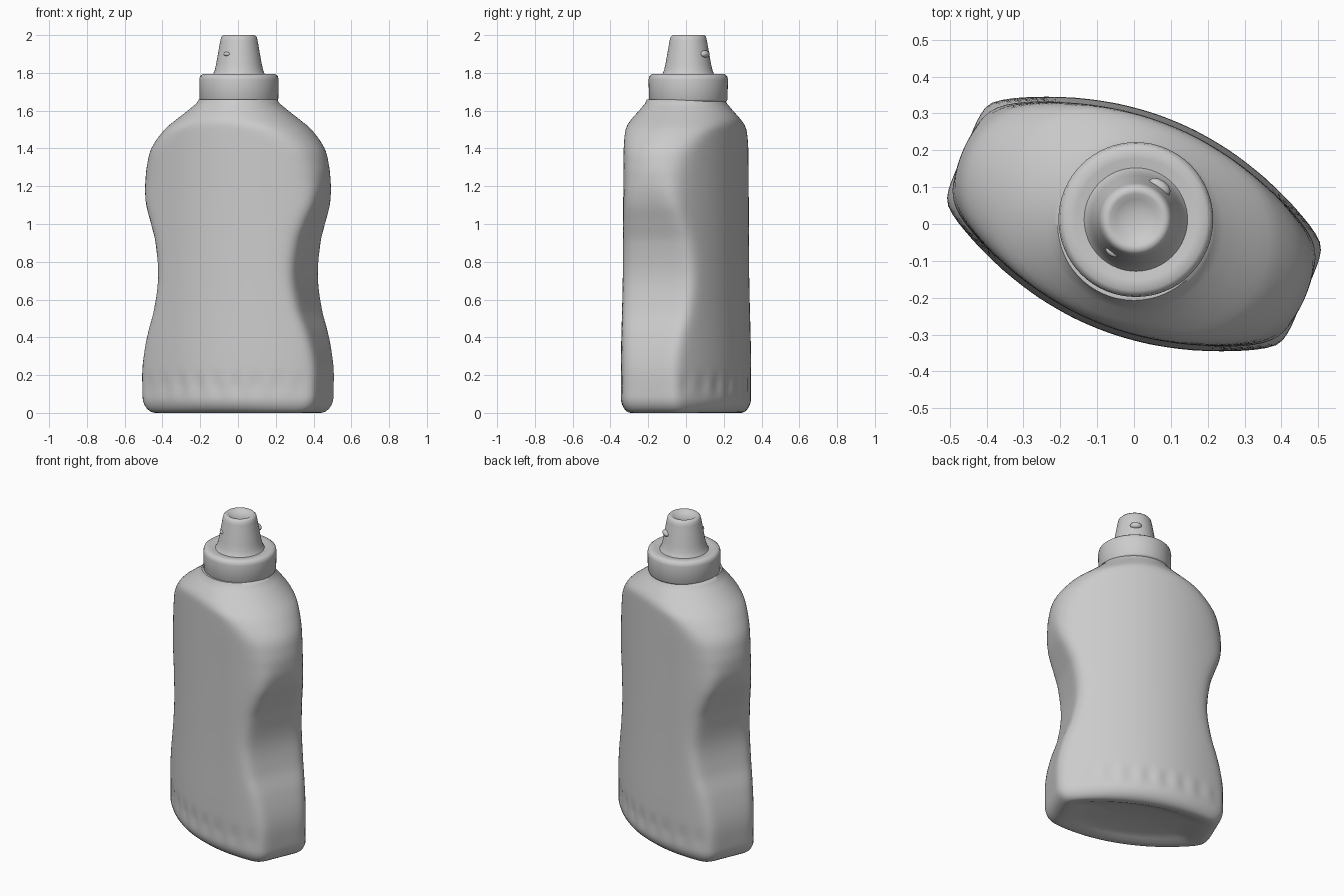
import bpy, bmesh, math
from mathutils import Vector, Matrix

cube = bpy.data.objects.get("Cube")
if cube:
    bpy.data.objects.remove(cube, do_unlink=True)

grey = bpy.data.materials.new("light grey plastic")
grey.use_nodes = True
COLOUR = (0.6, 0.6, 0.6, 1)
grey.diffuse_color = COLOUR
grey.node_tree.nodes["Principled BSDF"].inputs["Base Color"].default_value = COLOUR

TURN = math.radians(-23)
SEGMENTS = 144


def sample(keys, z):
    """Smooth curve through (z, value) keys."""
    if z <= keys[0][0]:
        return keys[0][1]
    if z >= keys[-1][0]:
        return keys[-1][1]
    i = max(j for j in range(len(keys) - 1) if keys[j][0] <= z)

    def slope(j):
        a, b = keys[max(j - 1, 0)], keys[min(j + 1, len(keys) - 1)]
        return (b[1] - a[1]) / (b[0] - a[0])
    (z0, v0), (z1, v1) = keys[i], keys[i + 1]
    d = z1 - z0
    t = (z - z0) / d
    return (v0 * (2*t**3 - 3*t*t + 1) + v1 * (3*t*t - 2*t**3)
            + d * slope(i) * (t**3 - 2*t*t + t) + d * slope(i + 1) * (t**3 - t*t))


def loft(name, rings, angle):
    """Skin closed rings of points, with both ends capped."""
    bm = bmesh.new()
    loops = [[bm.verts.new(p) for p in ring] for ring in rings]
    for low, high in zip(loops, loops[1:]):
        for i in range(len(low)):
            j = (i + 1) % len(low)
            bm.faces.new((low[i], low[j], high[j], high[i]))
    bm.faces.new(loops[0][::-1])
    bm.faces.new(loops[-1])
    bmesh.ops.recalc_face_normals(bm, faces=bm.faces)
    return finish(name, bm, angle)


def finish(name, bm, angle):
    mesh = bpy.data.meshes.new(name)
    bm.to_mesh(mesh)
    bm.free()
    mesh.materials.append(grey)
    obj = bpy.data.objects.new(name, mesh)
    bpy.context.collection.objects.link(obj)
    bpy.ops.object.select_all(action='DESELECT')
    obj.select_set(True)
    bpy.context.view_layer.objects.active = obj
    bpy.ops.object.shade_smooth_by_angle(angle=math.radians(angle))
    return obj


def lathe(name, profile, angle=40):
    centre = Vector((0.005, 0.012, 0))
    rings = [[centre + Vector((r * math.cos(a), r * math.sin(a), z))
              for a in (math.tau * i / 64 for i in range(64))] for r, z in profile]
    return loft(name, rings, angle)


# Bottle body: bowed faces, waisted ends and a domed shoulder
HALF_WIDTH = [(0, .495), (.2, .502), (.3, .492), (.42, .463), (.55, .42), (.72, .395),
              (.9, .415), (1.0, .447), (1.1, .485), (1.2, .515), (1.3, .54)]
HALF_DEPTH = [(0, .3), (.25, .3), (.6, .292), (1.0, .287), (1.5, .285)]
DOME_LONG = [(.9, .9), (1.0, .68), (1.1, .56), (1.2, .522), (1.3, .505), (1.4, .477),
             (1.5, .4), (1.55, .338), (1.6, .27), (1.65, .207)]
DOME_DEEP = [(.9, .9), (1.0, .62), (1.1, .45), (1.2, .38), (1.3, .355), (1.4, .34),
             (1.5, .322), (1.55, .285), (1.6, .245), (1.65, .207)]
CRISPNESS = [(0, 28), (.3, 24), (.7, 16), (1.0, 18), (1.4, 32)]
BOW, ROUND = 0.6, 0.085


def body_ring(z, scale=1.0, lift=0.0):
    inset = ROUND - math.sqrt(ROUND**2 - max(ROUND - z, 0)**2)
    ribs = max(0, 1 - abs(z - .15) / .08)
    depth, crisp = sample(HALF_DEPTH, z), sample(CRISPNESS, z)
    points = []
    for i in range(SEGMENTS):
        a = math.tau * i / SEGMENTS
        c, s = abs(math.cos(a)) + 1e-6, abs(math.sin(a))
        face = 2 * depth / (s + math.sqrt(s*s + 4 * BOW * c*c * depth))
        # shallow moulded dimples above the foot of each face
        face -= .007 * ribs * (1 + math.cos(math.tau * face * c / .11)) / 2
        end = sample(HALF_WIDTH, z) / c
        dome = 1 / math.hypot(c / sample(DOME_LONG, z), s / sample(DOME_DEEP, z))
        r = (face**-crisp + end**-crisp + dome**-crisp) ** (-1 / crisp)
        r = (r - inset * .8) * scale
        points.append((r * math.cos(a + TURN), r * math.sin(a + TURN), z + lift))
    return points


heights = [ROUND * (1 - math.cos(math.pi / 2 * i / 7)) for i in range(8)]
heights += [ROUND + (1.66 - ROUND) * i / 80 for i in range(1, 81)]
base = [body_ring(0, .05, .03), body_ring(0, .6, .028), body_ring(0, .78, .015),
        body_ring(0, .9, .002)]
loft("bottle_body", base + [body_ring(z) for z in heights], 60)

# Screw collar with softened rims
lathe("cap_collar", [(.19, 1.645), (.203, 1.65), (.208, 1.66), (.21, 1.765), (.206, 1.783),
                     (.193, 1.793), (.165, 1.793), (.14, 1.787), (.05, 1.787)], 60)

# Tapered nozzle with a dished tip
lathe("cap_nozzle", [(.15, 1.775), (.138, 1.79), (.128, 1.815), (.12, 1.85), (.099, 1.97),
                     (.094, 1.99), (.084, 2.0), (.07, 1.999), (.055, 1.988), (.02, 1.98)], 60)

# Moulded lugs on opposite sides of the nozzle, the rear one larger
bm = bmesh.new()
for side, size in ((1, .024), (-1, .014)):
    place = Matrix.Translation((.005 + .065 * side, .012 + .088 * side, 1.9))
    stretch = Matrix.Rotation(math.radians(-36), 4, 'Z') @ Matrix.Diagonal((1.4, .8, .8, 1))
    bmesh.ops.create_uvsphere(bm, u_segments=12, v_segments=8, radius=size,
                              matrix=place @ stretch)
finish("nozzle_lugs", bm, 60)
